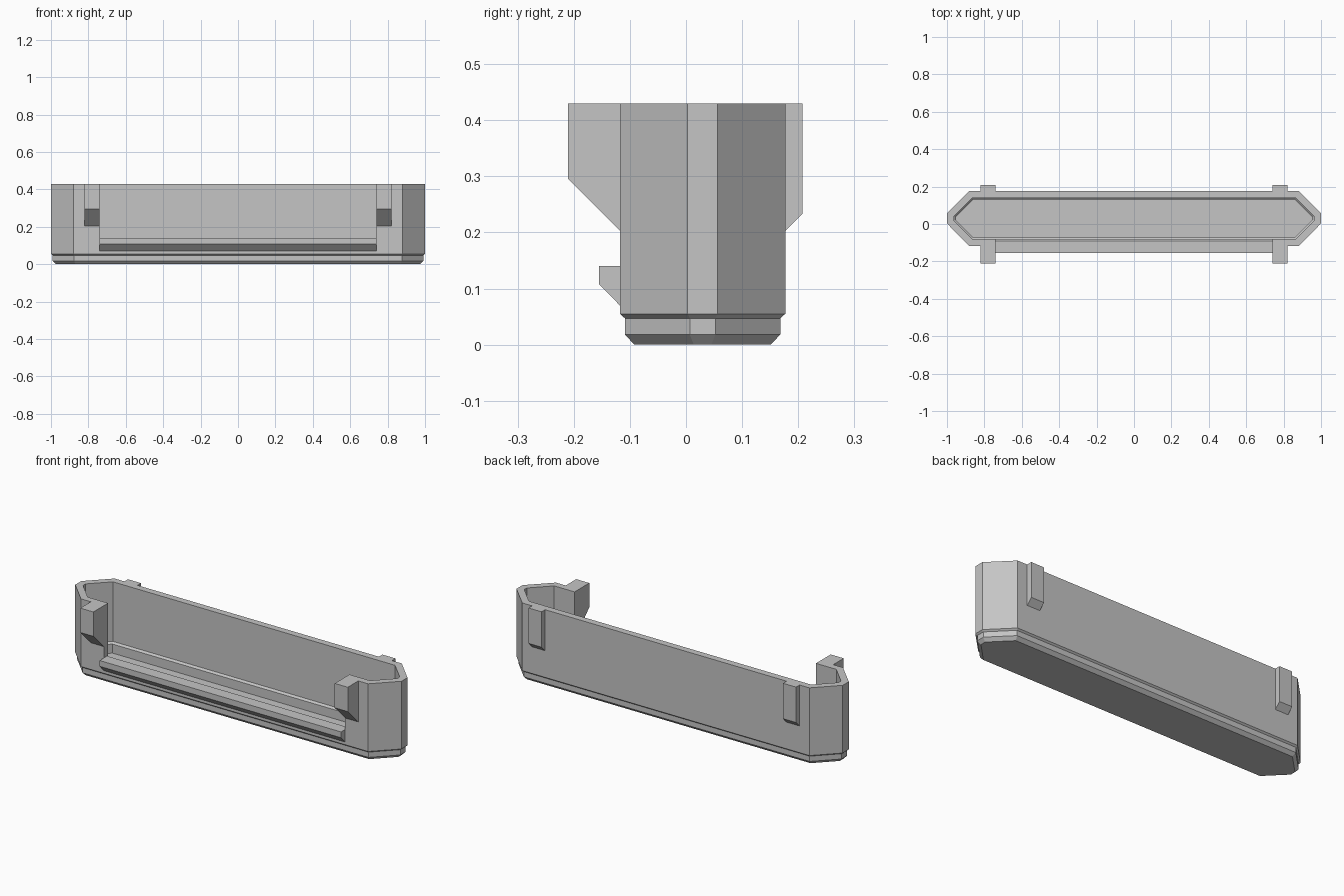
import bpy
import bmesh

cube = bpy.data.objects.get("Cube")
if cube:
    bpy.data.objects.remove(cube, do_unlink=True)

grey = bpy.data.materials.new("plain grey")
grey.use_nodes = True
colour = (0.56, 0.56, 0.56, 1)
grey.diffuse_color = colour
grey.node_tree.nodes["Principled BSDF"].inputs["Base Color"].default_value = colour

TOP = 0.43
FRONT, BACK = -0.118, 0.177
TAB_IN, TAB_OUT = 0.74, 0.82


def finish(name, bm):
    bmesh.ops.recalc_face_normals(bm, faces=bm.faces)
    mesh = bpy.data.meshes.new(name)
    bm.to_mesh(mesh)
    bm.free()
    mesh.materials.append(grey)
    obj = bpy.data.objects.new(name, mesh)
    bpy.context.collection.objects.link(obj)
    return obj


def loft(bm, rings):
    """Join equal rings of points and close both ends."""
    loops = [[bm.verts.new(p) for p in ring] for ring in rings]
    for a, b in zip(loops, loops[1:]):
        for i in range(len(a)):
            j = (i + 1) % len(a)
            bm.faces.new((a[i], a[j], b[j], b[i]))
    bm.faces.new(loops[0])
    bm.faces.new(loops[-1])


def prism(name, profile, x0, x1):
    """Extrude a y-z profile along x."""
    bm = bmesh.new()
    loft(bm, [[(x, y, z) for y, z in profile] for x in (x0, x1)])
    return finish(name, bm)


def outline(inset, z):
    """Long octagon with chamfered ends, shrunk evenly by inset."""
    slide = inset * 0.414
    quarter = [(0.88 - slide, FRONT + inset), (1 - inset, 0.003 + slide)]
    right = quarter + [(x, FRONT + BACK - y) for x, y in reversed(quarter)]
    return [(x, y, z) for x, y in right + [(-x, y) for x, y in reversed(right)]]


# Hollow tray: stepped foot, outer wall, rim, inner wall and floor
bm = bmesh.new()
loft(bm, [outline(inset, z) for inset, z in (
    (0.026, 0), (0.009, 0.018), (0.009, 0.047), (0, 0.055), (0, TOP),
    (0.037, TOP), (0.037, 0.10), (0.047, 0.09), (0.047, 0.04))])
tray = finish("tray", bm)

# Wide opening in the front wall, with a small bevel on its inner sill
cutter = prism("opening_cutter", [
    (-0.3, 0.14), (-0.09, 0.14), (-0.08, 0.13), (0, 0.13), (0, 0.6), (-0.3, 0.6)],
    -TAB_IN, TAB_IN)
cutter.hide_render = True
cut = tray.modifiers.new("opening", "BOOLEAN")
cut.operation = "DIFFERENCE"
cut.solver = "EXACT"
cut.object = cutter
bpy.context.view_layer.update()
graph = bpy.context.evaluated_depsgraph_get()
carved = bpy.data.meshes.new_from_object(tray.evaluated_get(graph))
tray.modifiers.clear()
tray.data = carved
bpy.data.objects.remove(cutter, do_unlink=True)

# Lip along the bottom of the opening
prism("front_lip", [(FRONT, 0.07), (-0.155, 0.108), (-0.155, 0.14), (FRONT, 0.14)],
      -TAB_IN, TAB_IN)

# Tabs on the front and back walls
front_tab = [(FRONT, 0.203), (-0.21, 0.295), (-0.21, TOP), (FRONT, TOP)]
back_tab = [(BACK, 0.203), (0.208, 0.234), (0.208, TOP), (BACK, TOP)]
for side, sign in (("left", 1), ("right", -1)):
    for end, profile in (("front", front_tab), ("back", back_tab)):
        prism(f"{end}_{side}_tab", profile, sign * TAB_IN, sign * TAB_OUT)
